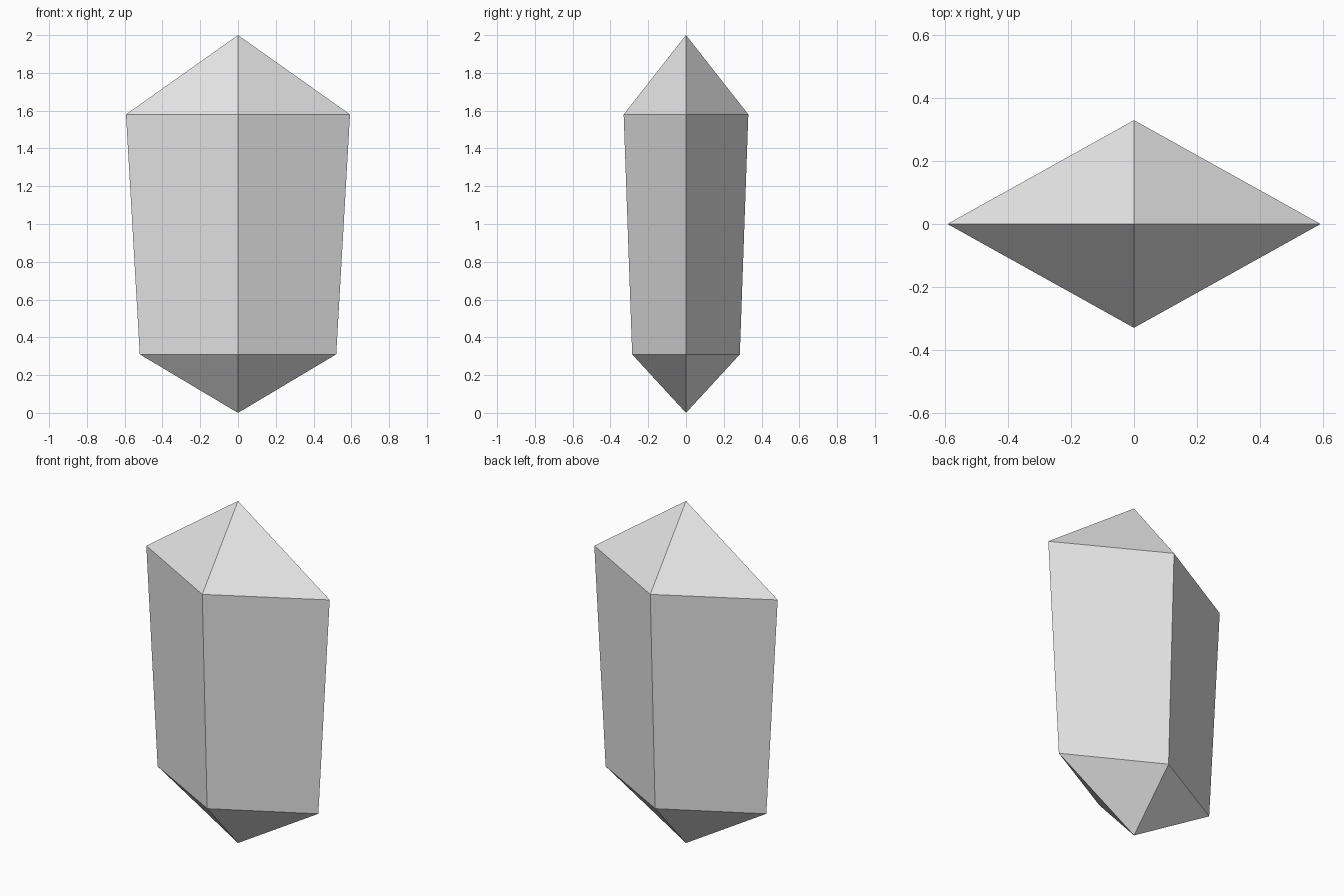
import bpy
import bmesh

cube = bpy.data.objects.get("Cube")
if cube:
    bpy.data.objects.remove(cube, do_unlink=True)

# Plain grey stone
grey = bpy.data.materials.new("crystal grey")
grey.use_nodes = True
colour = (0.8, 0.8, 0.8, 1)
grey.diffuse_color = colour
grey.node_tree.nodes["Principled BSDF"].inputs["Base Color"].default_value = colour

bm = bmesh.new()


def diamond_ring(half_width, half_depth, z):
    """Four corners of a flat diamond, counter-clockwise."""
    corners = [(half_width, 0), (0, half_depth), (-half_width, 0), (0, -half_depth)]
    return [bm.verts.new((x, y, z)) for x, y in corners]


# Tapered diamond shaft with a point at each end
lower = diamond_ring(0.52, 0.285, 0.31)
upper = diamond_ring(0.593, 0.33, 1.58)
bottom_tip = bm.verts.new((0, 0, 0))
top_tip = bm.verts.new((0, 0, 2))
for i in range(4):
    j = (i + 1) % 4
    bm.faces.new((lower[i], lower[j], upper[j], upper[i]))
    bm.faces.new((upper[i], upper[j], top_tip))
    bm.faces.new((lower[j], lower[i], bottom_tip))

bmesh.ops.recalc_face_normals(bm, faces=bm.faces)
mesh = bpy.data.meshes.new("crystal")
bm.to_mesh(mesh)
bm.free()
mesh.materials.append(grey)
crystal = bpy.data.objects.new("crystal", mesh)
bpy.context.collection.objects.link(crystal)
